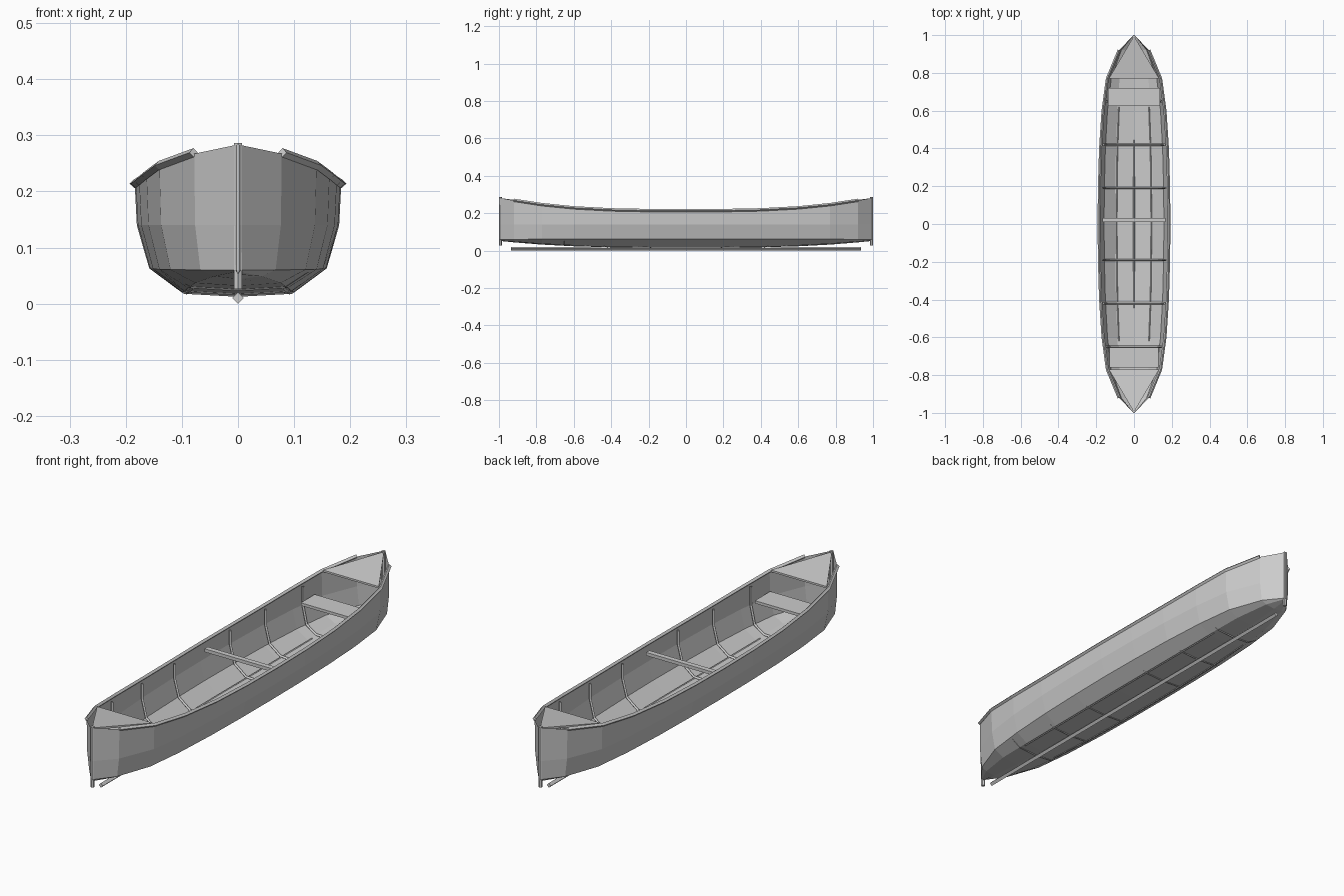
import bpy, bmesh

if "Cube" in bpy.data.objects:
    bpy.data.objects.remove(bpy.data.objects["Cube"])

# Half-length stations: (distance from middle, half beam)
HALF = [(0.0, .184), (.2, .182), (.4, .176), (.6, .163), (.77, .14), (.92, .078), (1.0, .003)]
STATIONS = [(-y, w) for y, w in HALF[:0:-1]] + HALF


def beam(y):
    y = abs(y)
    for (a, wa), (b, wb) in zip(HALF, HALF[1:]):
        if y <= b:
            return wa + (wb - wa) * (y - a) / (b - a)


def sheer(y):
    return .212 + .071 * abs(y) ** 3


def half_section(y, w):
    # keel line, bottom edge, chine, side, rim
    rise = .037 * abs(y) ** 3
    return [(0, .015 + rise), (w * .545, .02 + rise), (w * .86, .063 - .003 * abs(y)),
            (w * .98, .14), (w, sheer(y))]


def mesh_object(name, verts, faces):
    me = bpy.data.meshes.new(name)
    bm = bmesh.new()
    vs = [bm.verts.new(v) for v in verts]
    for f in faces:
        bm.faces.new([vs[i] for i in f])
    bmesh.ops.recalc_face_normals(bm, faces=bm.faces)
    bm.to_mesh(me)
    bm.free()
    ob = bpy.data.objects.new(name, me)
    bpy.context.collection.objects.link(ob)
    return ob


def prism(name, outline, thickness):
    # outline points are on the top surface
    n = len(outline)
    verts = list(outline) + [(x, y, z - thickness) for x, y, z in outline]
    faces = [range(n), range(2 * n - 1, n - 1, -1)]
    faces += [(i, (i + 1) % n, (i + 1) % n + n, i + n) for i in range(n)]
    return mesh_object(name, verts, faces)


def board(name, x, y0, y1, top, thickness):
    return prism(name, [(-x, y0, top), (x, y0, top), (x, y1, top), (-x, y1, top)], thickness)


def rod(name, points, radius):
    # four-sided bar swept along a path
    cu = bpy.data.curves.new(name, 'CURVE')
    cu.dimensions = '3D'
    cu.bevel_depth = radius
    cu.bevel_resolution = 0
    cu.use_fill_caps = True
    sp = cu.splines.new('POLY')
    sp.points.add(len(points) - 1)
    for p, c in zip(sp.points, points):
        p.co = (*c, 1)
    sp.use_smooth = False
    ob = bpy.data.objects.new(name, cu)
    bpy.context.collection.objects.link(ob)
    bpy.ops.object.select_all(action='DESELECT')
    ob.select_set(True)
    bpy.context.view_layer.objects.active = ob
    bpy.ops.object.convert(target='MESH')
    return bpy.context.object


# Hull shell lofted through the stations
verts, faces = [], []
for y, w in STATIONS:
    half = half_section(y, w)
    ring = [(-x, z) for x, z in half[:0:-1]] + half
    verts += [(x, y, z) for x, z in ring]
n = len(ring)
for s in range(len(STATIONS) - 1):
    for i in range(n - 1):
        a = s * n + i
        faces.append((a, a + 1, a + n + 1, a + n))
for end in (0, (len(STATIONS) - 1) * n):
    faces.append(range(end, end + n))
mesh_object("hull", verts, faces)

# Gunwale rails and floor battens on each side
for side, label in ((-1, "left"), (1, "right")):
    rod("gunwale_" + label,
        [(side * (w + .001), y, sheer(y) + .002) for y, w in STATIONS[1:-1]], .008)
    rod("floor_batten_" + label,
        [(side * beam(y) * .5, y, .0195 + .037 * abs(y) ** 3)
         for y in (-.62, -.4, -.2, 0, .2, .4, .62)], .003)

# Keel bar
rod("keel", [(0, -.935, .01), (0, .935, .01)], .01)

# Ribs across the inside of the hull
for k, y in enumerate((-.65, -.42, -.19, .19, .42, .65)):
    half = half_section(y, beam(y) * .95)
    half[-1] = (half[-1][0] * .98, sheer(y) - .012)
    half = [(x, z + .003) for x, z in half]
    path = [(-x, y, z) for x, z in half[:0:-1]] + [(x, y, z) for x, z in half]
    rod(f"rib_{k + 1}", path, .006)

# Stem posts and end decks
for s, label in ((-1, "bow"), (1, "stern")):
    bpy.ops.mesh.primitive_cylinder_add(vertices=6, radius=.008, depth=.26,
                                        location=(0, s * .992, .156))
    bpy.context.object.name = label + "_stem_post"
    prism(label + "_deck", [(-.133, s * .77, .252), (.133, s * .77, .252),
                            (0, s * .995, .281)], .008)

# Seats and crossbars
board("stern_seat", .138, .625, .72, .165, .012)
board("bow_seat", .13, -.76, -.655, .165, .012)
board("thwart", .168, .01, .032, .194, .014)
